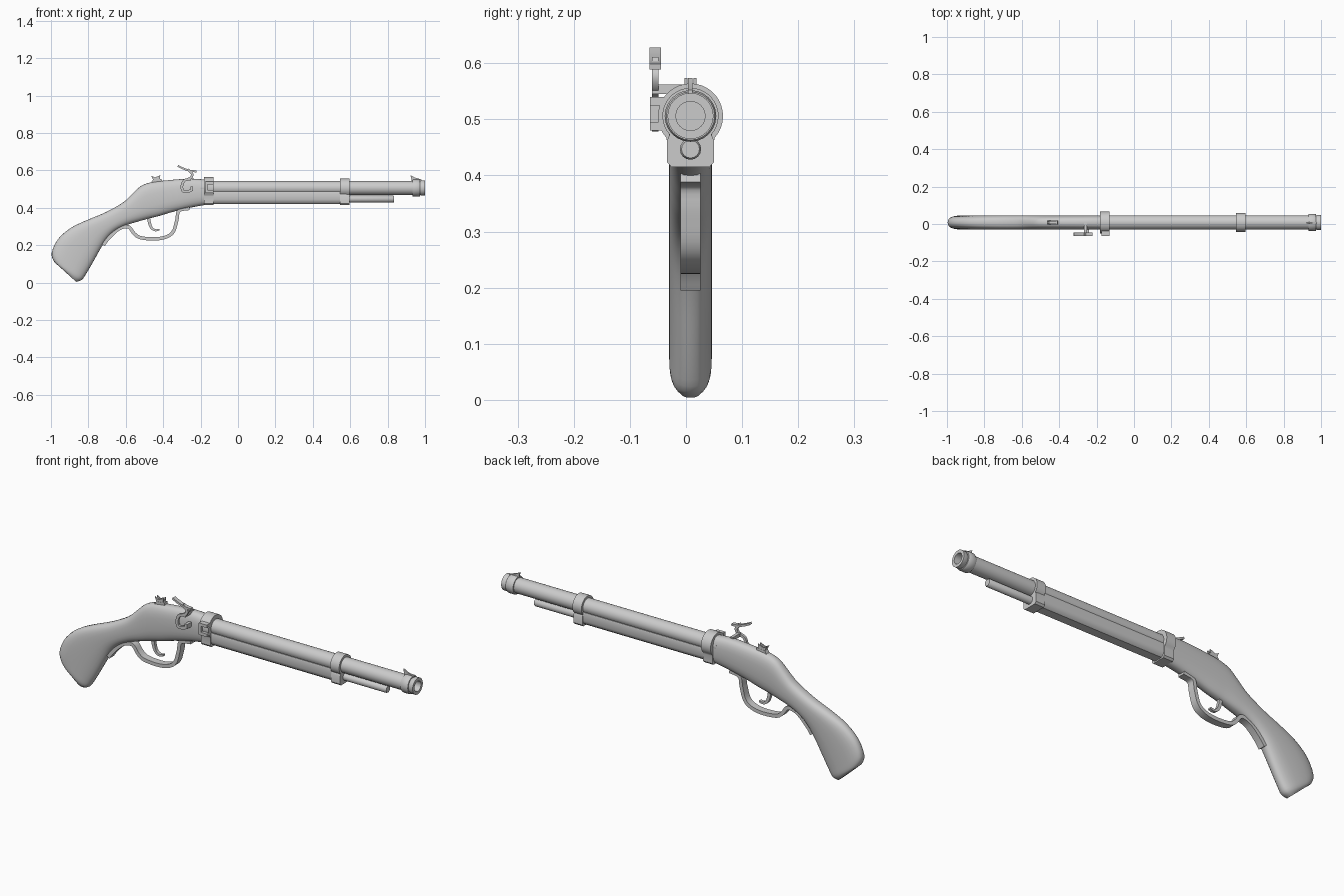
import bpy, bmesh, math
from mathutils import Vector

cube = bpy.data.objects.get("Cube")
if cube:
    bpy.data.objects.remove(cube, do_unlink=True)

grey = bpy.data.materials.new("plain grey")
grey.use_nodes = True
grey.diffuse_color = (0.6, 0.6, 0.6, 1)
grey.node_tree.nodes["Principled BSDF"].inputs["Base Color"].default_value = (0.6, 0.6, 0.6, 1)

MID = 0.008      # y of the gun's centre plane
BORE = 0.506     # height of the barrel axis


def finish(name, bm, angle=35):
    bmesh.ops.remove_doubles(bm, verts=bm.verts, dist=1e-5)
    bmesh.ops.recalc_face_normals(bm, faces=bm.faces)
    mesh = bpy.data.meshes.new(name)
    bm.to_mesh(mesh)
    bm.free()
    obj = bpy.data.objects.new(name, mesh)
    bpy.context.collection.objects.link(obj)
    mesh.materials.append(grey)
    bpy.ops.object.select_all(action='DESELECT')
    obj.select_set(True)
    bpy.context.view_layer.objects.active = obj
    bpy.ops.object.shade_smooth_by_angle(angle=math.radians(angle))
    return obj


def loft(name, rings, caps=True, angle=35):
    """Skin a list of equal-length closed rings of points."""
    bm = bmesh.new()
    rows = [[bm.verts.new(p) for p in ring] for ring in rings]
    n = len(rows[0])
    for a, b in zip(rows, rows[1:]):
        for i in range(n):
            j = (i + 1) % n
            bm.faces.new((a[i], a[j], b[j], b[i]))
    if caps:
        bm.faces.new(rows[0])
        bm.faces.new(rows[-1])
    return finish(name, bm, angle)


def lathe(name, profile, z=BORE, segs=24):
    """Turn (x, radius) points around a line along x."""
    turns = [math.tau * i / segs for i in range(segs)]
    return loft(name, [[(x, MID + r * math.sin(t), z + r * math.cos(t)) for t in turns]
                       for x, r in profile], caps=False)


def prism_x(name, outline, x0, x1):
    return loft(name, [[(x, y, z) for y, z in outline] for x in (x0, x1)])


def prism_y(name, outline, y0, y1):
    return loft(name, [[(x, y, z) for x, z in outline] for y in (y0, y1)])


def smooth_path(pts, steps=5):
    """Catmull-Rom curve through the points."""
    p = [Vector(q) for q in pts]
    p = [2 * p[0] - p[1]] + p + [2 * p[-1] - p[-2]]
    out = []
    for a, b, c, d in zip(p, p[1:], p[2:], p[3:]):
        for i in range(steps):
            t = i / steps
            out.append(0.5 * (2 * b + (c - a) * t + (2 * a - 5 * b + 4 * c - d) * t ** 2
                              + (3 * b - a - 3 * c + d) * t ** 3))
    return out + [p[-2]]


def ribbon(name, pts, thick, y, half, taper=1.0):
    """Flat bar following a path in the xz plane."""
    path = smooth_path(pts)
    rings = []
    for i, p in enumerate(path):
        tan = (path[min(i + 1, len(path) - 1)] - path[max(i - 1, 0)]).normalized()
        k = thick / 2 * (1 + (taper - 1) * i / (len(path) - 1))
        nor = Vector((-tan.y, tan.x)) * k
        a, b = p + nor, p - nor
        rings.append([(a.x, y - half, a.y), (a.x, y + half, a.y),
                      (b.x, y + half, b.y), (b.x, y - half, b.y)])
    return loft(name, rings)


# Butt, wrist and breech: rounded sections between top and bottom outlines
top = smooth_path([(-.165, .55), (-.26, .556), (-.39, .546), (-.47, .535), (-.524, .513),
                   (-.578, .462), (-.62, .425), (-.71, .375), (-.818, .33), (-.898, .29),
                   (-.963, .232), (-.996, .16), (-.985, .115), (-.96, .09)], 3)
bottom = smooth_path([(-.165, .417), (-.25, .402), (-.35, .378), (-.42, .357), (-.48, .342),
                      (-.54, .325), (-.6, .306), (-.655, .278), (-.7, .235), (-.738, .176),
                      (-.775, .11), (-.81, .05), (-.835, .015), (-.865, .004)], 3)
sections = []
for i, (t, b) in enumerate(zip(top, bottom)):
    from_end = len(top) - 1 - i
    half = 0.038 - (0.012 * (1 - from_end / 4) ** 2 if from_end < 4 else 0)
    mid, arm = (t + b) / 2, (t - b) / 2
    ring = []
    for k in range(28):
        c, s = math.cos(math.tau * k / 28), math.sin(math.tau * k / 28)
        u = math.copysign(abs(c) ** 0.75, c)
        v = math.copysign(abs(s) ** 0.75, s)
        q = mid + arm * u
        ring.append((q.x, MID + half * v, q.y))
    sections.append(ring)
loft("stock", sections, angle=45)

# Fore-end under the barrel, with rounded lower corners
half_fore = [(.036, .487), (.038, .48), (.038, .445), (.033, .43), (.022, .421)]
fore = [(MID + y, z) for y, z in half_fore] + [(MID - y, z) for y, z in reversed(half_fore)]
prism_x("fore_end", fore, -.17, .58)

# Barrel with a bored muzzle, muzzle collar and ramrod
lathe("barrel", [(-.2, 0), (-.2, .038), (.93, .038), (.975, .038), (.98, .041), (1, .041),
                 (1, .026), (.95, .026), (.95, 0)])
lathe("muzzle_collar", [(.932, .036), (.932, .043), (.938, .046), (.968, .046),
                        (.974, .043), (.974, .036)])
lathe("ramrod", [(.5, 0), (.5, .019), (.83, .019), (.835, .016), (.835, 0)], z=.447, segs=16)


# Barrel bands: a hoop over the barrel joined to a box round the fore-end
def band(name, x0, x1, radius):
    angles = [math.radians(-42 + 264 * i / 26) for i in range(27)]
    outline = [(MID + radius * math.cos(a), BORE + radius * math.sin(a)) for a in angles]
    left = [(-.042, .462), (-.042, .424), (-.034, .415)]
    outline += [(MID + y, z) for y, z in left] + [(MID - y, z) for y, z in reversed(left)]
    prism_x(name, outline, x0, x1)


band("rear_band", -.183, -.13, .058)
band("front_band", .545, .595, .050)

# Small clasp on the right side of the rear band
for label, z0, z1 in (("lower", .48, .495), ("upper", .525, .54)):
    prism_x("clasp_bar_" + label, [(-.064, z0), (-.03, z0), (-.03, z1), (-.064, z1)], -.175, -.13)
prism_x("clasp_post", [(-.064, .48), (-.03, .48), (-.03, .54), (-.064, .54)], -.175, -.163)

# Sights: one front blade, two rear ears
prism_y("front_sight", [(.93, .54), (.922, .574), (.945, .562), (.98, .552), (.98, .54)],
        MID - .004, MID + .004)
prism_y("rear_sight_base", [(-.47, .525), (-.455, .55), (-.41, .555), (-.405, .535)],
        MID - .012, MID + .012)
for side, off in (("left", .008), ("right", -.008)):
    prism_y("rear_sight_ear_" + side,
            [(-.45, .54), (-.464, .572), (-.445, .562), (-.415, .574), (-.42, .54)],
            MID + off - .003, MID + off + .003)

# Trigger guard with its tang along the wrist, and the trigger
ribbon("trigger_guard", [(-.26, .397), (-.315, .385), (-.327, .335), (-.345, .275), (-.38, .246),
                         (-.44, .234), (-.52, .24), (-.555, .262), (-.585, .298), (-.63, .291),
                         (-.665, .265), (-.7, .228), (-.72, .2)], .018, MID, .018)
ribbon("trigger", [(-.48, .355), (-.472, .315), (-.46, .29), (-.44, .28), (-.42, .284)],
       .018, MID, .008, taper=.5)

# Serpentine hammer on the right side, with its pivot and jaw
LOCK = -.055
ribbon("hammer_arm", [(-.247, .512), (-.25, .494), (-.29, .486), (-.3, .513), (-.288, .545),
                      (-.257, .556), (-.245, .58), (-.268, .606)], .014, LOCK, .006)
ribbon("hammer_jaw", [(-.322, .624), (-.295, .611), (-.26, .599), (-.222, .594)],
       .010, LOCK, .010)
prism_y("hammer_pivot", [(-.268, .545), (-.252, .545), (-.252, .562), (-.268, .562)],
        LOCK - .006, MID)
prism_y("hammer_foot", [(-.255, .49), (-.24, .49), (-.24, .513), (-.255, .513)],
        LOCK - .009, -.02)
